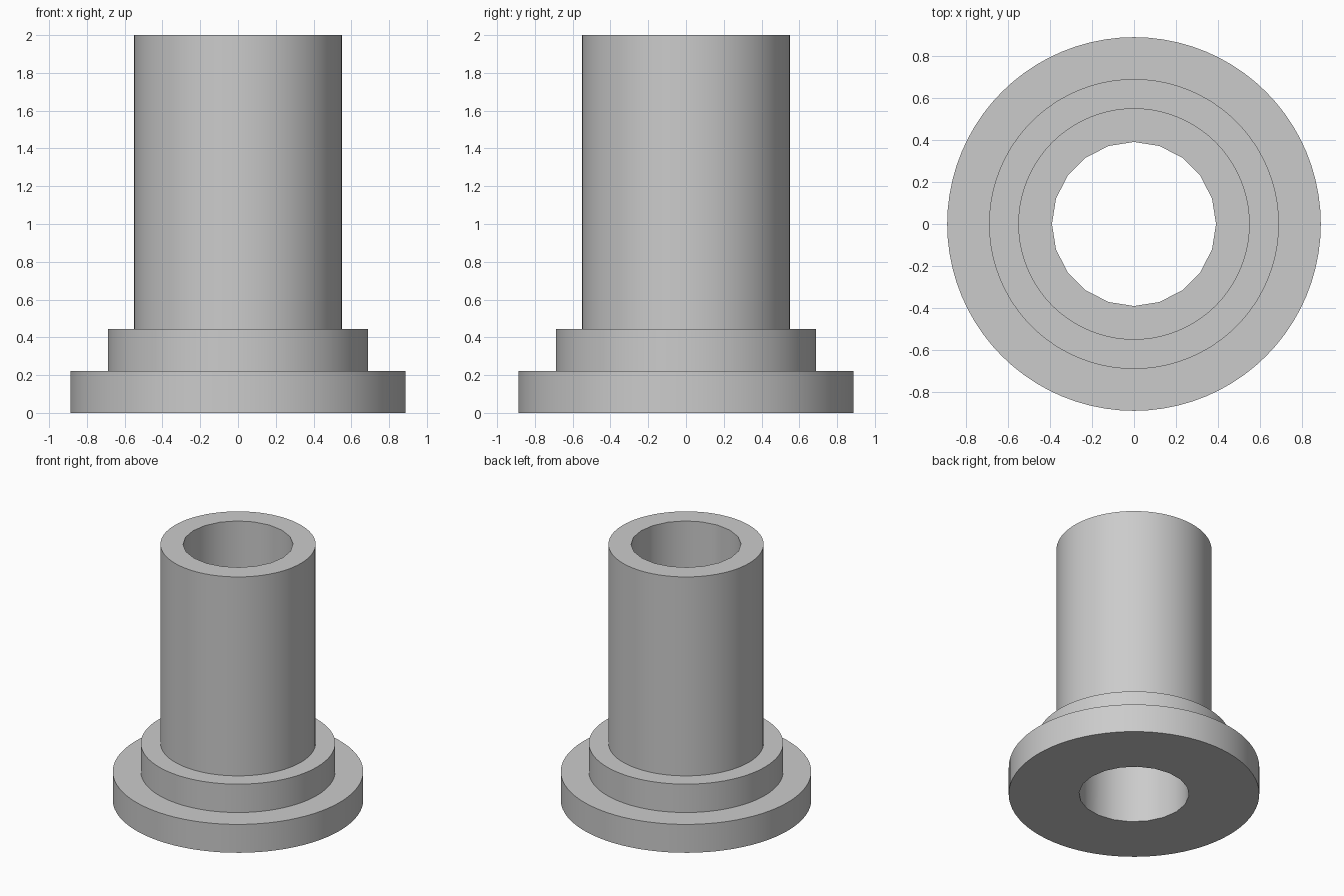
import bpy
import bmesh
from math import radians
from mathutils import Matrix, Vector

cube = bpy.data.objects.get("Cube")
if cube:
    bpy.data.objects.remove(cube, do_unlink=True)

HEIGHT = 2.0
BORE_RADIUS = 0.39
OUTER_SIDES = 80
BORE_SIDES = 20

# Plain grey metal
grey = bpy.data.materials.new("grey_metal")
grey.use_nodes = True
colour = (0.6, 0.6, 0.6, 1)
grey.diffuse_color = colour
grey.node_tree.nodes["Principled BSDF"].inputs["Base Color"].default_value = colour


def add_object(name, bm):
    bmesh.ops.recalc_face_normals(bm, faces=bm.faces)
    mesh = bpy.data.meshes.new(name)
    bm.to_mesh(mesh)
    bm.free()
    mesh.materials.append(grey)
    obj = bpy.data.objects.new(name, mesh)
    bpy.context.collection.objects.link(obj)
    return obj


# Stepped body: base flange, shoulder and sleeve turned from one profile
profile = [(0, 0), (0.888, 0), (0.888, 0.222), (0.689, 0.222),
           (0.689, 0.444), (0.55, 0.444), (0.55, HEIGHT), (0, HEIGHT)]
bm = bmesh.new()
points = [bm.verts.new((r, 0, z)) for r, z in profile]
edges = [bm.edges.new(pair) for pair in zip(points, points[1:])]
bmesh.ops.spin(bm, geom=points + edges, cent=Vector(), axis=(0, 0, 1),
               angle=radians(360), steps=OUTER_SIDES, use_merge=True)
bmesh.ops.remove_doubles(bm, verts=bm.verts, dist=0.0001)
bmesh.ops.dissolve_limit(bm, angle_limit=radians(1), verts=bm.verts, edges=bm.edges)
body = add_object("flanged_bushing", bm)

# Through bore
bm = bmesh.new()
bmesh.ops.create_cone(bm, cap_ends=True, segments=BORE_SIDES,
                      radius1=BORE_RADIUS, radius2=BORE_RADIUS, depth=HEIGHT * 2,
                      matrix=Matrix.Translation((0, 0, HEIGHT / 2)))
cutter = add_object("bore_cutter", bm)
cutter.hide_render = True

cut = body.modifiers.new("bore", "BOOLEAN")
cut.operation = "DIFFERENCE"
cut.solver = "EXACT"
cut.object = cutter

bpy.ops.object.select_all(action="DESELECT")
body.select_set(True)
bpy.context.view_layer.objects.active = body
bpy.ops.object.modifier_apply(modifier=cut.name)
bpy.data.objects.remove(cutter, do_unlink=True)

# Smooth round walls, crisp steps
bpy.ops.object.shade_smooth_by_angle(angle=radians(30))
